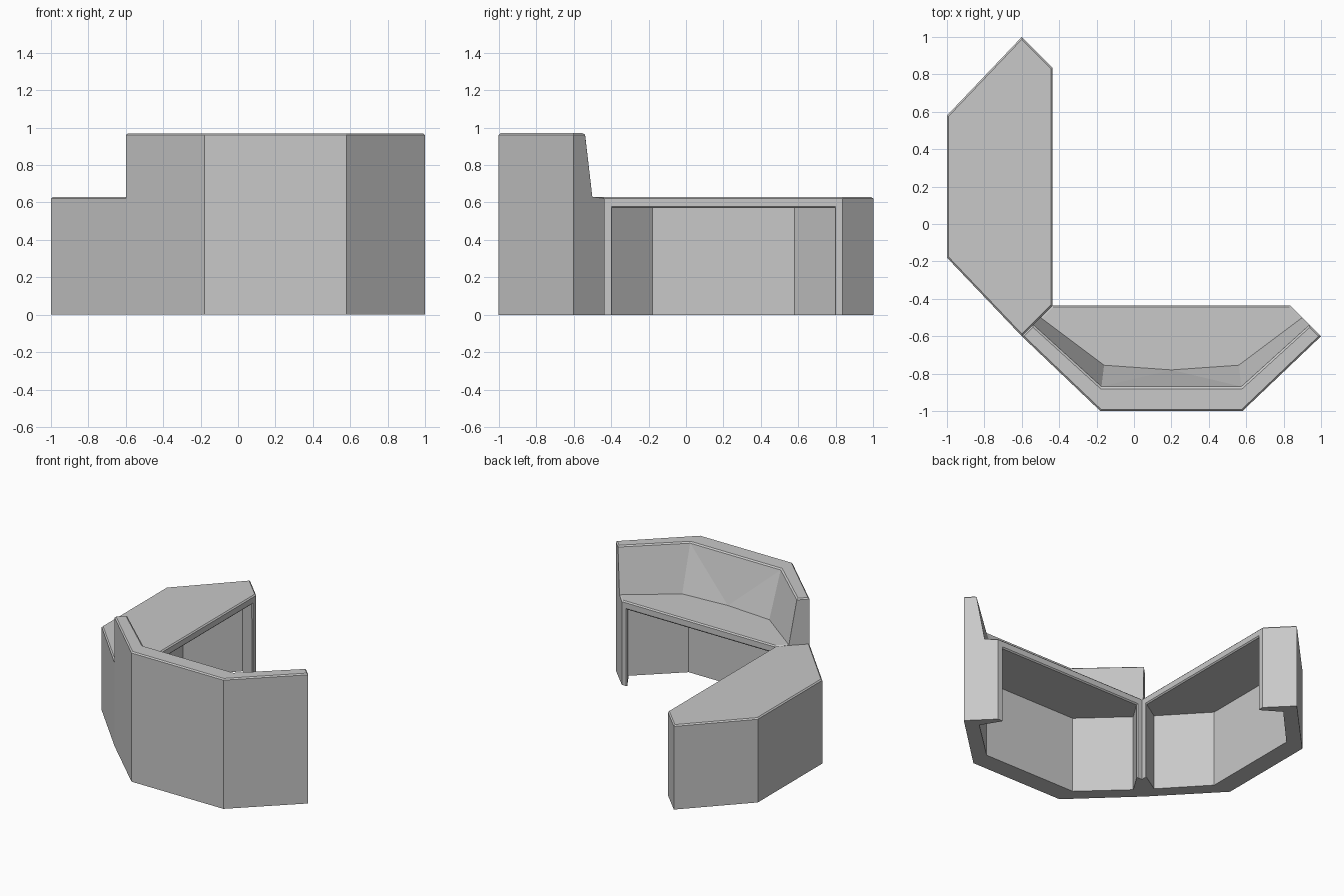
import bpy
import bmesh

if "Cube" in bpy.data.objects:
    bpy.data.objects.remove(bpy.data.objects["Cube"], do_unlink=True)

DESK_H, WALL_H, OPEN_H = 0.63, 0.97, 0.57
FRONT_Y, MID_X = -0.435, 0.2

grey = bpy.data.materials.new("light_grey")
grey.use_nodes = True
colour = (0.58, 0.58, 0.58, 1)
grey.diffuse_color = colour
grey.node_tree.nodes["Principled BSDF"].inputs["Base Color"].default_value = colour


def mirrored(half):
    """Complete a half outline by reflecting it about the desk centre."""
    return half + [(2 * MID_X - x, y) for x, y in reversed(half)]


# Plan outlines, each running from one front end round the back to the other
outer = mirrored([(FRONT_Y, FRONT_Y), (-0.6, -0.6), (-0.18, -1)])
cavity = mirrored([(-0.39, FRONT_Y), (-0.48, -0.58), (-0.18, -0.86)])
wall_top = mirrored([(-0.54, -0.54), (-0.175, -0.872)])
wall_foot = mirrored([(-0.5, -0.5), (-0.16, -0.755)])
foot_mid = (MID_X, -0.78)


def build_desk(name, has_wall, swap_axes):
    bm = bmesh.new()
    cache = {}

    def face(*points):
        verts = []
        for (x, y), z in points:
            key = (round(x, 4), round(y, 4), z)
            if key not in cache:
                cache[key] = bm.verts.new(key)
            verts.append(cache[key])
        bm.faces.new(verts)

    def at(outline, z):
        return [(p, z) for p in outline]

    back_h = WALL_H if has_wall else DESK_H

    # Outer back panels
    for a, b in zip(outer[1:4], outer[2:5]):
        face((a, 0), (b, 0), (b, back_h), (a, back_h))

    # Angled end panels, stepped where the wall rises
    for front, back, top, foot in ((outer[0], outer[1], wall_top[0], wall_foot[0]),
                                   (outer[5], outer[4], wall_top[3], wall_foot[3])):
        step = [(top, WALL_H), (foot, DESK_H)] if has_wall else []
        face((front, 0), (back, 0), (back, back_h), *step, (front, DESK_H))

    # Front frame, floor rim, knee space walls and its ceiling
    face((outer[0], 0), (outer[0], DESK_H), (outer[5], DESK_H), (outer[5], 0),
         (cavity[5], 0), (cavity[5], OPEN_H), (cavity[0], OPEN_H), (cavity[0], 0))
    face(*at(outer, 0), *at(cavity[::-1], 0))
    for a, b in zip(cavity, cavity[1:]):
        face((a, 0), (b, 0), (b, OPEN_H), (a, OPEN_H))
    face(*at(cavity, OPEN_H))

    # Worktop and sloping inner wall
    if has_wall:
        foot = wall_foot[:2] + [foot_mid] + wall_foot[2:]
        face(*at([outer[0]] + foot + [outer[5]], DESK_H))
        face(*at(outer[1:5], WALL_H), *at(wall_top[::-1], WALL_H))
        for i in (0, 2):
            face((wall_foot[i], DESK_H), (wall_foot[i + 1], DESK_H),
                 (wall_top[i + 1], WALL_H), (wall_top[i], WALL_H))
        for i in (1, 2):
            face((wall_foot[i], DESK_H), (foot_mid, DESK_H), (wall_top[i], WALL_H))
        face((foot_mid, DESK_H), (wall_top[1], WALL_H), (wall_top[2], WALL_H))
    else:
        face(*at(outer, DESK_H))

    # Small chamfers on the upper rims and round the opening
    bmesh.ops.recalc_face_normals(bm, faces=bm.faces)
    rims = []
    for e in bm.edges:
        a, b = (v.co for v in e.verts)
        level = abs(a.z - b.z) < 0.001 and a.z > 0.5
        jamb = all(abs(p.y - FRONT_Y) < 0.001 and
                   abs(abs(p.x - MID_X) - 0.59) < 0.001 for p in (a, b))
        if e.is_convex and (level or jamb):
            rims.append(e)
    bmesh.ops.bevel(bm, geom=rims, offset=0.009, segments=1,
                    affect='EDGES', clamp_overlap=True)

    # The side desk is the same plan reflected across the diagonal
    if swap_axes:
        for v in bm.verts:
            v.co.x, v.co.y = v.co.y, v.co.x
    bmesh.ops.recalc_face_normals(bm, faces=bm.faces)

    mesh = bpy.data.meshes.new(name)
    bm.to_mesh(mesh)
    bm.free()
    mesh.materials.append(grey)
    bpy.context.collection.objects.link(bpy.data.objects.new(name, mesh))


build_desk("reception_counter_with_wall", True, False)
build_desk("side_desk", False, True)
